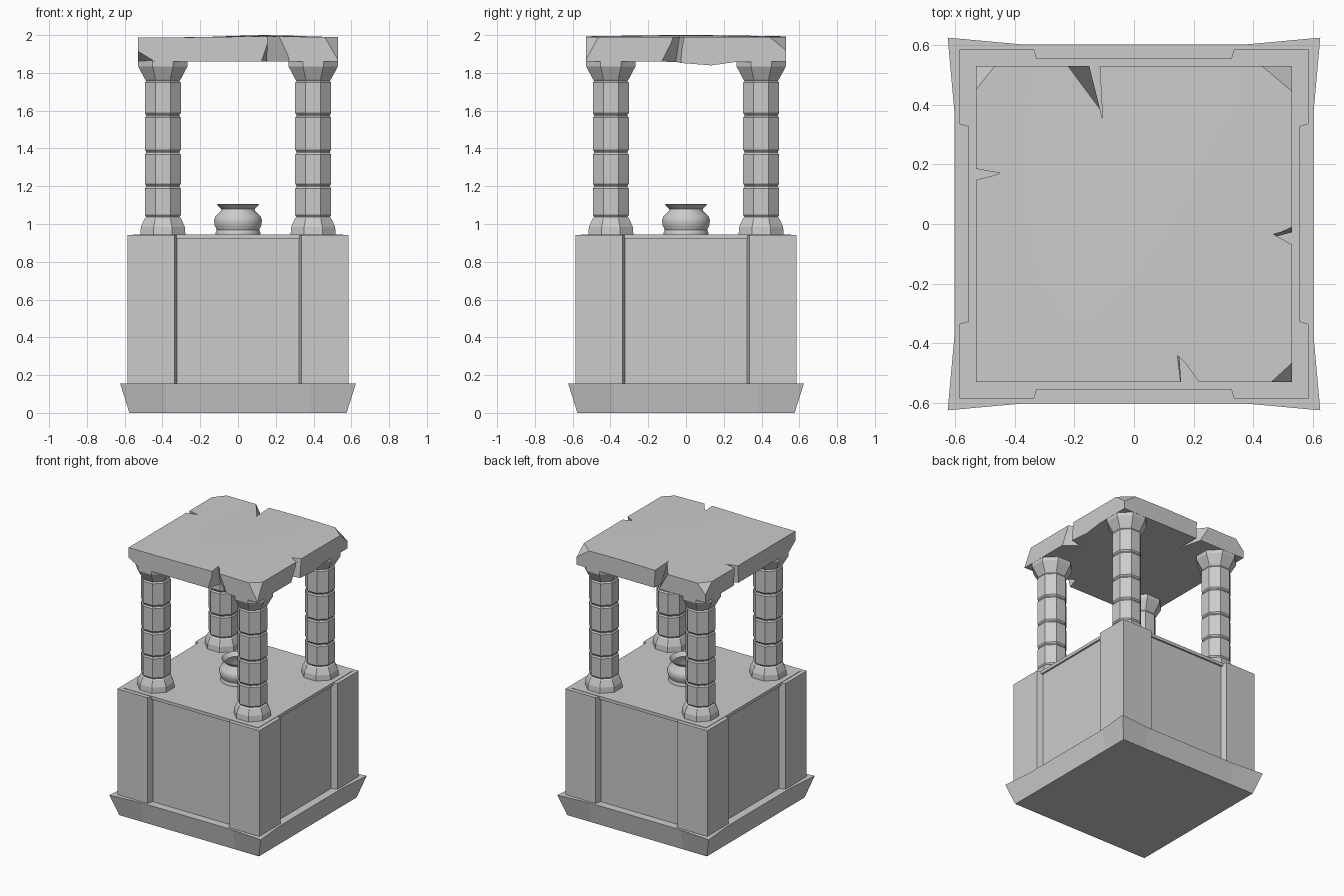
import bpy, bmesh, math
from mathutils import Vector

if "Cube" in bpy.data.objects:
    bpy.data.objects.remove(bpy.data.objects["Cube"])


def finish(name, bm, smooth=None):
    bmesh.ops.recalc_face_normals(bm, faces=bm.faces)
    me = bpy.data.meshes.new(name)
    bm.to_mesh(me)
    bm.free()
    ob = bpy.data.objects.new(name, me)
    bpy.context.collection.objects.link(ob)
    if smooth:
        bpy.ops.object.select_all(action='DESELECT')
        bpy.context.view_layer.objects.active = ob
        ob.select_set(True)
        bpy.ops.object.shade_smooth_by_angle(angle=math.radians(smooth))
    return ob


def loft(name, rings, smooth=None):
    """Join equal-length rings of points into a closed solid."""
    bm = bmesh.new()
    loops = [[bm.verts.new(p) for p in r] for r in rings]
    n = len(loops[0])
    for a, b in zip(loops, loops[1:]):
        for i in range(n):
            bm.faces.new((a[i], a[(i + 1) % n], b[(i + 1) % n], b[i]))
    bm.faces.new(loops[0])
    bm.faces.new(loops[-1])
    return finish(name, bm, smooth)


def lathe(name, profile, sides, cx=0, cy=0, smooth=None):
    """Turn (apothem, z) pairs into a solid with flats facing the axes."""
    k = 1 / math.cos(math.pi / sides)
    ang = [2 * math.pi * (i + 0.5) / sides for i in range(sides)]
    return loft(name, [[(cx + r * k * math.cos(a), cy + r * k * math.sin(a), z)
                        for a in ang] for r, z in profile], smooth)


def four_fold(side, z):
    """Repeat one side's outline points around the square."""
    out = []
    for q in range(4):
        c, s = round(math.cos(q * math.pi / 2)), round(math.sin(q * math.pi / 2))
        out += [(x * c - y * s, x * s + y * c, z) for x, y in side]
    return out


# Flared plinth: bottom square, top edge sweeping out to the corners
plinth_low = [(-.575, -.575), (-.38, -.575), (.38, -.575)]
plinth_top = [(-.624, -.624), (-.38, -.602), (.38, -.602)]
loft("plinth", [four_fold(plinth_low, 0), four_fold(plinth_top, .155)])

# Body with corner piers and recessed panels, plus the lip over the panels
pier = [(-.585, -.585), (-.335, -.585), (-.322, -.542), (.322, -.542), (.335, -.585)]
loft("body", [four_fold(pier, .15), four_fold(pier, .942)])
lip = [(-.555, -.555)]
loft("panel_lip", [four_fold(lip, .922), four_fold(lip, .945)])

# Octagonal columns: foot, grooved drums, flared capital
column = [(.12, .94), (.116, .985), (.096, 1.03)]
joints = [1.035, 1.2, 1.38, 1.575, 1.76]
for a, b in zip(joints, joints[1:]):
    column += [(.088, a + .002), (.095, a + .012), (.095, b - .012), (.088, b - .002)]
column += [(.094, 1.765), (.131, 1.835), (.131, 1.87)]
for sx, xn in ((-1, "left"), (1, "right")):
    for sy, yn in ((-1, "front"), (1, "back")):
        lathe(f"column_{yn}_{xn}", column, 8, sx * .398, sy * .398)

# Small hollow urn
urn = [(.118, .942), (.118, .955), (.112, .968), (.124, .995), (.127, 1.02), (.118, 1.043),
       (.092, 1.068), (.088, 1.08), (.112, 1.102), (.108, 1.106), (.08, 1.08),
       (.1, 1.04), (.1, 1.0), (.05, .975)]
lathe("urn", urn, 32, smooth=35)

# Roof slab: gently uneven top, sagging right edge
bm = bmesh.new()
bmesh.ops.create_cube(bm, size=1)
bmesh.ops.subdivide_edges(bm, edges=bm.edges[:], cuts=7, use_grid_fill=True)
for v in bm.verts:
    x, y, h = v.co.x * 1.06, v.co.y * 1.06, v.co.z + .5
    top = 1.988 + .012 * math.exp(-((x - .15) / .25) ** 2 - (y / .6) ** 2)
    low = 1.86 - .022 * math.exp(-((x - .53) / .13) ** 2 - ((y - .1) / .11) ** 2)
    v.co = (x, y, low + (top - low) * h)

# Chipped corners: corner, cut lengths along x, y and z (z sign = which face)
E = .53
for sx, sy, dx, dy, dz in ((-1, 1, .065, .08, .07), (1, 1, .1, .085, .07),
                           (1, -1, .07, .065, .12), (-1, -1, .09, .08, -.055)):
    c = Vector((sx * E, sy * E, 1.988 if dz > 0 else 1.86))
    px, py, pz = (c - Vector((sx * dx, 0, 0)), c - Vector((0, sy * dy, 0)),
                  c - Vector((0, 0, dz)))
    n = (py - px).cross(pz - px).normalized()
    if n.dot(c - px) < 0:
        n = -n
    bmesh.ops.bisect_plane(bm, geom=bm.verts[:] + bm.edges[:] + bm.faces[:],
                           plane_co=px, plane_no=n, clear_outer=True)
    bmesh.ops.holes_fill(bm, edges=[e for e in bm.edges if e.is_boundary], sides=0)
roof = finish("roof_slab", bm)


# Cracks: wedge notches given as (edge start, edge end, tip along, tip depth) top and bottom
def crack(turn, top, low):
    c, s = round(math.cos(turn)), round(math.sin(turn))

    def ring(a, b, tip, depth, z):
        # run the wedge sides on past the slab edge
        f = .05 / depth
        pts = [(a + (a - tip) * f, -E - .05), (b + (b - tip) * f, -E - .05), (tip, -E + depth)]
        return [(x * c - y * s, x * s + y * c, z) for x, y in pts]
    cutter = loft("crack_cutter", [ring(*low, 1.82), ring(*top, 2.02)])
    cutter.hide_render = True
    m = roof.modifiers.new("crack", 'BOOLEAN')
    m.operation, m.solver, m.object = 'DIFFERENCE', 'EXACT', cutter
    bpy.context.view_layer.objects.active = roof
    bpy.ops.object.modifier_apply(modifier=m.name)
    bpy.data.objects.remove(cutter)


crack(0, (.155, .205, .145, .085), (.11, .28, .15, .12))                 # front
crack(math.pi / 2, (-.06, -.005, -.03, .055), (-.15, -.03, -.06, .11))   # right
crack(math.pi, (.115, .24, .105, .18), (.11, .15, .105, .18))            # back
crack(-math.pi / 2, (-.185, -.15, -.17, .08), (-.2, -.14, -.17, .09))    # left

bpy.ops.object.select_all(action='DESELECT')
roof.select_set(True)
bpy.context.view_layer.objects.active = roof
bpy.ops.object.shade_smooth_by_angle(angle=math.radians(20))
